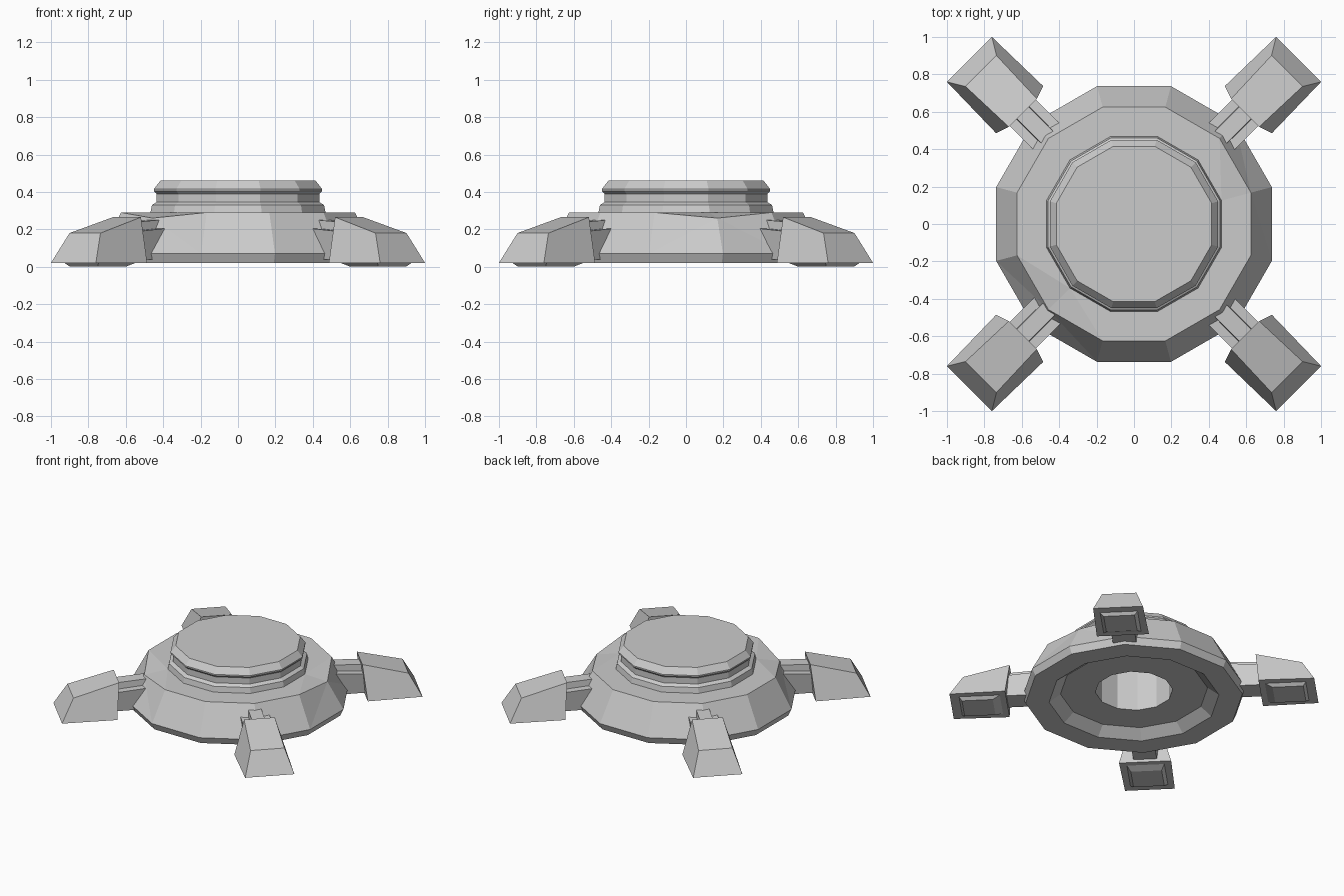
import bpy, bmesh, math
from mathutils import Matrix, Vector

cube = bpy.data.objects.get("Cube")
if cube:
    bpy.data.objects.remove(cube, do_unlink=True)

SIDES = 12
grey = bpy.data.materials.new("light_grey")
grey.use_nodes = True
COLOUR = (0.6, 0.6, 0.6, 1)
grey.diffuse_color = COLOUR
bsdf = grey.node_tree.nodes["Principled BSDF"]
bsdf.inputs["Base Color"].default_value = COLOUR
bsdf.inputs["Roughness"].default_value = 0.8


def finish(bm, name, turn=0.0):
    """Turn bmesh geometry into a named, flat-shaded object."""
    bmesh.ops.recalc_face_normals(bm, faces=bm.faces)
    bm.transform(Matrix.Rotation(turn, 4, "Z"))
    mesh = bpy.data.meshes.new(name)
    bm.to_mesh(mesh)
    bm.free()
    mesh.materials.append(grey)
    obj = bpy.data.objects.new(name, mesh)
    bpy.context.collection.objects.link(obj)
    return obj


def loft(bm, rings):
    """Join equal-length rings of points and cap both ends."""
    loops = [[bm.verts.new(p) for p in ring] for ring in rings]
    for a, b in zip(loops, loops[1:]):
        for i in range(len(a)):
            j = (i + 1) % len(a)
            bm.faces.new((a[i], a[j], b[j], b[i]))
    bm.faces.new(loops[0][::-1])
    bm.faces.new(loops[-1])
    return loops


def polygon(apothem, z):
    r = apothem / math.cos(math.pi / SIDES)
    angles = [(i + 0.5) * math.tau / SIDES for i in range(SIDES)]
    return [(r * math.cos(a), r * math.sin(a), z) for a in angles]


def rectangle(u0, u1, v0, v1, z0, z1):
    """Four corners: inner edge at u0 and z0, outer edge at u1 and z1."""
    return [(u0, -v0, z0), (u1, -v1, z1), (u1, v1, z1), (u0, v0, z0)]


# Round body: central shaft, underside recess, sloped skirt, stepped cap
profile = [(0.255, 0.42), (0.255, 0.08), (0.485, 0.08), (0.56, 0.02),
           (0.715, 0.02), (0.737, 0.07), (0.625, 0.29), (0.468, 0.29),
           (0.46, 0.33), (0.435, 0.345), (0.435, 0.39), (0.45, 0.405),
           (0.45, 0.415), (0.415, 0.46)]
bm = bmesh.new()
loops = loft(bm, [polygon(a, z) for a, z in profile])
# Two dented corners on the shoulder of the skirt
for corner in (0, 7):
    loops[6][corner].co.z -= 0.03
bmesh.ops.triangulate(bm, faces=[f for f in bm.faces
                                 if any(loops[6][c] in f.verts for c in (0, 7))])
finish(bm, "round_body")

# Four legs on the diagonals, each built along +x and then turned
for k, place in enumerate(("back_left", "back_right", "front_right", "front_left")):
    turn = math.radians(45 + 90 * k)

    # Wedge-shaped leg housing
    bm = bmesh.new()
    loft(bm, [rectangle(0.865, 1.245, 0.178, 0.17, 0.02, 0.02),
              rectangle(0.84, 1.157, 0.106, 0.117, 0.265, 0.18)])
    finish(bm, place + "_leg", turn)

    # Tapered foot pad beneath the housing
    bm = bmesh.new()
    loft(bm, [rectangle(0.955, 1.165, 0.105, 0.105, 0, 0),
              rectangle(0.9, 1.185, 0.13, 0.13, 0.022, 0.022)])
    finish(bm, place + "_foot_pad", turn)

    # Wide arm joining leg and body
    bm = bmesh.new()
    loft(bm, [rectangle(0.68, 0.9, 0.08, 0.08, 0.04, 0.04),
              rectangle(0.65, 0.9, 0.1, 0.1, 0.205, 0.185)])
    finish(bm, place + "_arm", turn)

    # Narrow rib along the top of the arm
    bm = bmesh.new()
    loft(bm, [rectangle(0.64, 0.88, 0.05, 0.05, 0.15, 0.15),
              rectangle(0.64, 0.88, 0.045, 0.045, 0.25, 0.235)])
    finish(bm, place + "_arm_rib", turn)
